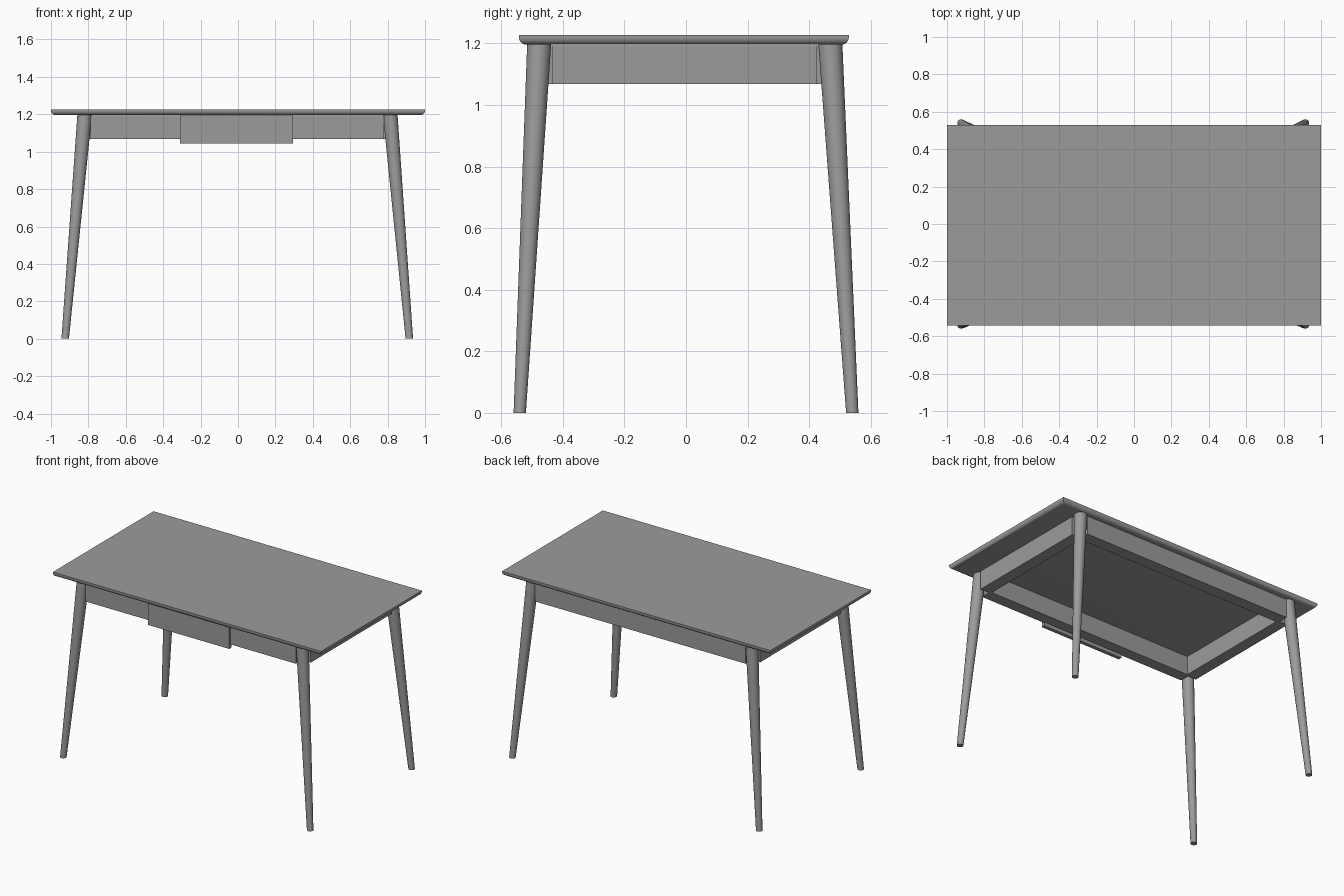
import bpy, bmesh, math

if "Cube" in bpy.data.objects:
    bpy.data.objects.remove(bpy.data.objects["Cube"])

# Dark grey finish shared by every part
finish = bpy.data.materials.new("dark_grey")
finish.diffuse_color = (0.33, 0.33, 0.33, 1)
finish.use_nodes = True
finish.node_tree.nodes["Principled BSDF"].inputs["Base Color"].default_value = finish.diffuse_color


def make_object(name, bm, smooth=False):
    bmesh.ops.recalc_face_normals(bm, faces=bm.faces)
    mesh = bpy.data.meshes.new(name)
    bm.to_mesh(mesh)
    bm.free()
    mesh.materials.append(finish)
    obj = bpy.data.objects.new(name, mesh)
    bpy.context.collection.objects.link(obj)
    if smooth:
        bpy.ops.object.select_all(action='DESELECT')
        bpy.context.view_layer.objects.active = obj
        obj.select_set(True)
        bpy.ops.object.shade_smooth_by_angle(angle=math.radians(35))
    return obj


def loft(name, rings, smooth=True):
    """Skin a stack of equal-sized point rings and cap both ends."""
    bm = bmesh.new()
    loops = [[bm.verts.new(p) for p in ring] for ring in rings]
    n = len(loops[0])
    for a, b in zip(loops, loops[1:]):
        for i in range(n):
            j = (i + 1) % n
            bm.faces.new((a[i], a[j], b[j], b[i]))
    bm.faces.new(loops[0])
    bm.faces.new(loops[-1])
    return make_object(name, bm, smooth)


def rect(x0, x1, y0, y1, z, inset=0.0):
    x0, x1, y0, y1 = x0 + inset, x1 - inset, y0 + inset, y1 - inset
    return [(x0, y0, z), (x1, y0, z), (x1, y1, z), (x0, y1, z)]


def box(name, x0, x1, y0, y1, z0, z1):
    return loft(name, [rect(x0, x1, y0, y1, z0), rect(x0, x1, y0, y1, z1)], False)


def circle(cx, cy, z, r, n=32):
    return [(cx + r * math.cos(math.tau * i / n),
             cy + r * math.sin(math.tau * i / n), z) for i in range(n)]


# Tabletop with a rounded lower edge
TOP, UNDER, ROUND_X, ROUND_Z = 1.227, 1.196, 0.025, 0.024
rings = [rect(-1, 1, -0.543, 0.529, TOP)]
for k in range(7):
    t = k / 6 * math.pi / 2
    rings.append(rect(-1, 1, -0.543, 0.529, UNDER + ROUND_Z * (1 - math.sin(t)),
                      ROUND_X * (1 - math.cos(t))))
loft("tabletop", rings)

# Splayed, tapered round legs
for xname, sx in (("left", -1), ("right", 1)):
    for yname, sy in (("front", -1), ("back", 1)):
        foot_x = sx * 0.920 - 0.004
        foot_y = sy * 0.540
        loft(f"{yname}_{xname}_leg", [
            circle(foot_x, foot_y, 0, 0.020),
            circle(sx * 0.817 - 0.003, sy * 0.473 - 0.004, UNDER, 0.039)])

# Apron rails between the legs
Z0, Z1 = 1.068, 1.193
box("front_apron", -0.788, 0.780, -0.498, -0.42, Z0, Z1)
box("back_apron", -0.788, 0.780, 0.412, 0.492, Z0, Z1)
box("left_apron", -0.85, -0.772, -0.433, 0.426, Z0, Z1)
box("right_apron", 0.766, 0.845, -0.433, 0.426, Z0, Z1)

# Drawer front, slightly proud of the front apron
box("drawer_front", -0.311, 0.294, -0.514, -0.49, 1.044, UNDER)
